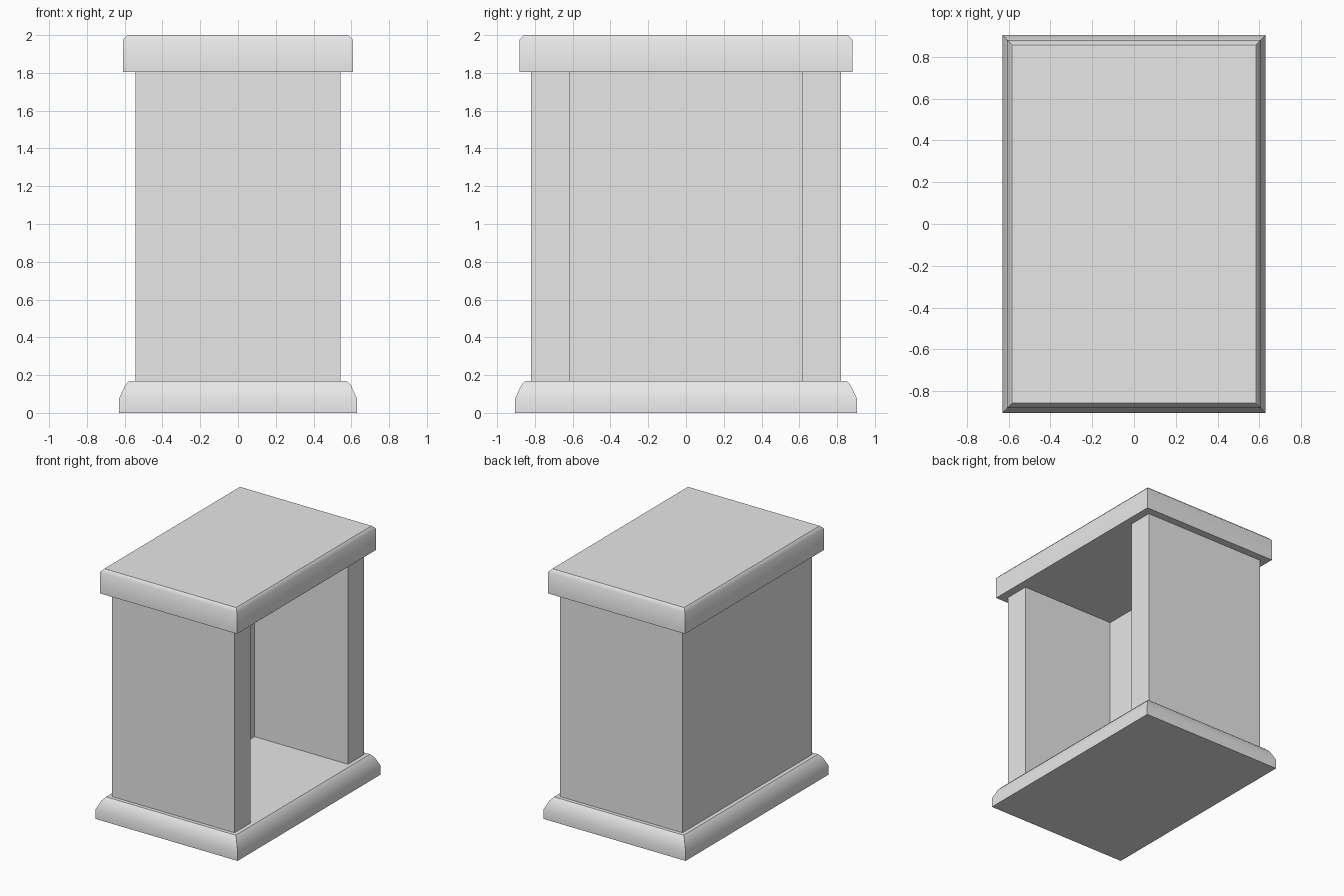
import bpy
import bmesh

cube = bpy.data.objects.get("Cube")
if cube:
    bpy.data.objects.remove(cube, do_unlink=True)

# Single pale grey material
stone = bpy.data.materials.new("pale_grey")
stone.use_nodes = True
GREY = (0.8, 0.8, 0.8, 1)
stone.diffuse_color = GREY
stone.node_tree.nodes["Principled BSDF"].inputs["Base Color"].default_value = GREY


def finish(name, bm):
    bmesh.ops.recalc_face_normals(bm, faces=bm.faces)
    mesh = bpy.data.meshes.new(name)
    bm.to_mesh(mesh)
    bm.free()
    mesh.materials.append(stone)
    obj = bpy.data.objects.new(name, mesh)
    bpy.context.collection.objects.link(obj)


def moulded_slab(name, half_x, half_y, profile):
    """Stack rectangles from (inset, height) pairs; smooth only along the moulding."""
    bm = bmesh.new()
    rings = []
    for inset, z in profile:
        x, y = half_x - inset, half_y - inset
        rings.append([bm.verts.new((sx * x, sy * y, z))
                      for sx, sy in ((-1, -1), (1, -1), (1, 1), (-1, 1))])
    bm.faces.new(rings[0])
    bm.faces.new(rings[-1])
    for low, high in zip(rings, rings[1:]):
        for i in range(4):
            j = (i + 1) % 4
            face = bm.faces.new((low[i], low[j], high[j], high[i]))
            face.smooth = True
    # Keep corners and the rims of the flat top and bottom crisp
    for ring in rings:
        for v in ring:
            for e in v.link_edges:
                if e.other_vert(v) not in ring:
                    e.smooth = False
    for ring in (rings[0], rings[-1]):
        for v in ring:
            for e in v.link_edges:
                e.smooth = False
    finish(name, bm)


# Base and lid with shaped edges
moulded_slab("base", 0.63, 0.905,
             [(0, 0), (0, 0.075), (0.032, 0.145), (0.055, 0.17)])
moulded_slab("lid", 0.608, 0.882,
             [(0, 1.805), (0, 1.975), (0.024, 2.0)])

# Three thick walls as one U-shaped body, open on the +x side
bm = bmesh.new()
plan = [(0.543, -0.82), (0.543, -0.617), (-0.285, -0.617), (-0.285, 0.617),
        (0.543, 0.617), (0.543, 0.82), (-0.543, 0.82), (-0.543, -0.82)]
floor = bm.faces.new([bm.verts.new((x, y, 0.17)) for x, y in plan])
walls = bmesh.ops.extrude_face_region(bm, geom=[floor], use_keep_orig=True)
bmesh.ops.translate(bm, vec=(0, 0, 1.635),
                    verts=[g for g in walls["geom"] if isinstance(g, bmesh.types.BMVert)])
finish("walls", bm)
